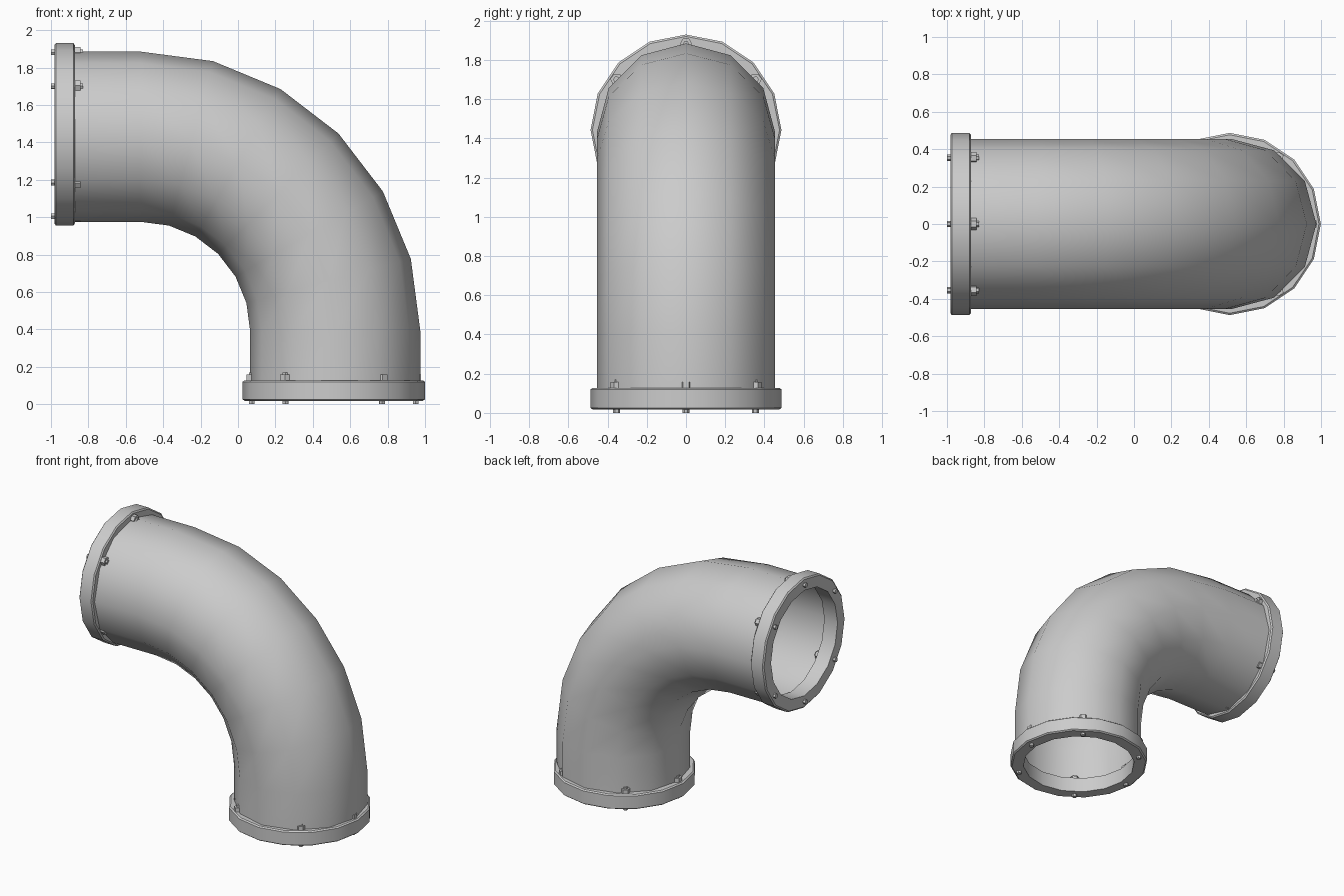
import bpy
import bmesh
from math import sin, cos, pi, radians
from mathutils import Matrix, Vector

if "Cube" in bpy.data.objects:
    bpy.data.objects.remove(bpy.data.objects["Cube"])

BEND = Vector((-0.52, 0, 0.39))   # centre of the elbow bend
BEND_R, PIPE_R = 1.04, 0.455


def make_object(name, bm, matrix=None, angle=35):
    bmesh.ops.recalc_face_normals(bm, faces=bm.faces)
    mesh = bpy.data.meshes.new(name)
    bm.to_mesh(mesh)
    bm.free()
    obj = bpy.data.objects.new(name, mesh)
    bpy.context.collection.objects.link(obj)
    if matrix:
        obj.matrix_world = matrix
    bpy.ops.object.select_all(action='DESELECT')
    obj.select_set(True)
    bpy.context.view_layer.objects.active = obj
    bpy.ops.object.shade_smooth_by_angle(angle=radians(angle))
    return obj


def bridge(bm, a, b):
    n = len(a)
    for i in range(n):
        bm.faces.new((a[i], a[(i + 1) % n], b[(i + 1) % n], b[i]))


# Open thin pipe: straight end, six bend segments, straight end
def pipe():
    bm = bmesh.new()
    path = [(0, Vector((0, 0, -0.29)))]
    path += [(radians(15 * i), Vector()) for i in range(7)]
    path += [(pi / 2, Vector((-0.375, 0, 0)))]
    previous = None
    for a, shift in path:
        out = Vector((cos(a), 0, sin(a)))
        centre = BEND + out * BEND_R + shift
        ring = []
        for i in range(12):
            t = 2 * pi * i / 12
            ring.append(bm.verts.new(centre + out * PIPE_R * cos(t)
                                     + Vector((0, PIPE_R * sin(t), 0))))
        if previous:
            bridge(bm, previous, ring)
        previous = ring
    make_object("elbow_pipe", bm, angle=50)


# Sixteen-sided ring with chamfered outer edges
def flange(name, matrix):
    bm = bmesh.new()
    profile = [(0.395, 0.018), (0.477, 0.018), (0.487, 0.026),
               (0.487, 0.120), (0.477, 0.128), (0.395, 0.128)]
    rings = []
    for r, z in profile:
        rings.append([bm.verts.new((r * cos(i * pi / 8), r * sin(i * pi / 8), z))
                      for i in range(16)])
    for i in range(len(rings)):
        bridge(bm, rings[i], rings[(i + 1) % len(rings)])
    make_object(name, bm, matrix, 30)


# Six bolts, each a hexagonal shank with a nut on the pipe side
def bolts(name, matrix):
    bm = bmesh.new()
    for degrees in (0, 54, 126, 180, 234, 306):
        a = radians(degrees)
        x, y = 0.438 * cos(a), 0.438 * sin(a)
        for radius, z0, z1 in ((0.017, 0.0, 0.17), (0.032, 0.122, 0.158)):
            place = (Matrix.Translation((x, y, (z0 + z1) / 2))
                     @ Matrix.Rotation(a, 4, 'Z'))
            bmesh.ops.create_cone(bm, cap_ends=True, segments=6, radius1=radius,
                                  radius2=radius, depth=z1 - z0, matrix=place)
    make_object(name, bm, matrix, 30)


lower = Matrix.Translation((0.512, 0, 0))
upper = Matrix(((0, 0, 1, -1.0), (0, -1, 0, 0), (1, 0, 0, 1.443), (0, 0, 0, 1)))

pipe()
for end, matrix in (("lower", lower), ("upper", upper)):
    flange(end + "_flange", matrix)
    bolts(end + "_bolts", matrix)
